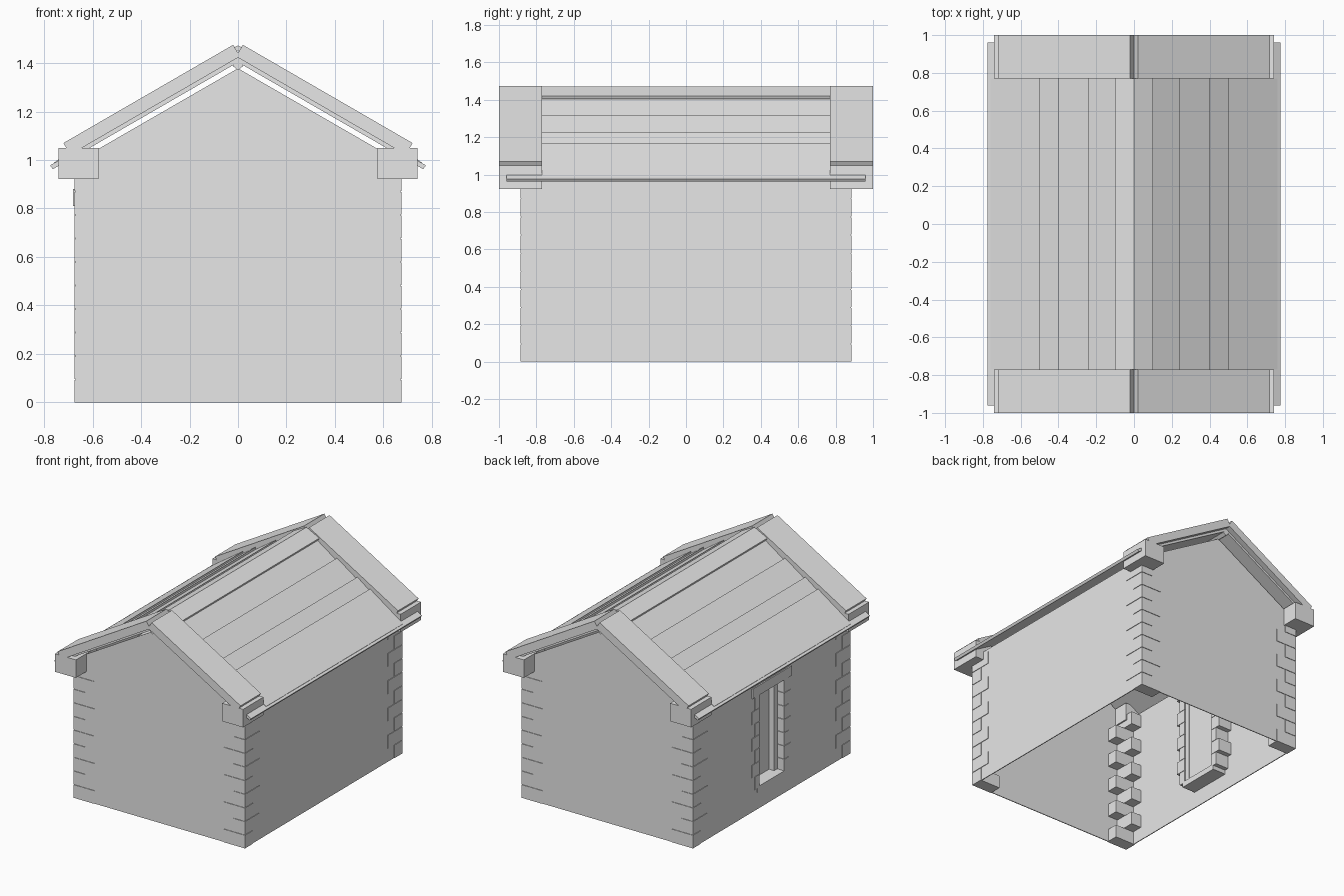
import bpy
import bmesh

cube = bpy.data.objects.get("Cube")
if cube:
    bpy.data.objects.remove(cube, do_unlink=True)

# One plain grey for the whole building
grey = bpy.data.materials.new("light_grey")
grey.use_nodes = True
grey.diffuse_color = (0.8, 0.8, 0.8, 1)
grey.node_tree.nodes["Principled BSDF"].inputs["Base Color"].default_value = (0.8, 0.8, 0.8, 1)

PITCH = 0.577          # roof rise per unit of run
SHEET = 1.425          # height of the roof sheet at the ridge


def finish(name, bm):
    bmesh.ops.recalc_face_normals(bm, faces=bm.faces)
    mesh = bpy.data.meshes.new(name)
    bm.to_mesh(mesh)
    bm.free()
    mesh.materials.append(grey)
    obj = bpy.data.objects.new(name, mesh)
    bpy.context.collection.objects.link(obj)
    return obj


def add_box(bm, xs, ys, zs):
    verts = bmesh.ops.create_cube(bm, size=1)["verts"]
    for v in verts:
        for axis, (lo, hi) in enumerate((xs, ys, zs)):
            v.co[axis] = (lo + hi) / 2 + v.co[axis] * (hi - lo)


def boxes(name, parts):
    bm = bmesh.new()
    for part in parts:
        add_box(bm, *part)
    return finish(name, bm)


def prism(name, profile, y0, y1, side=1):
    """Extrude an x/z outline along y; side = -1 mirrors it in x."""
    bm = bmesh.new()
    face = bm.faces.new([bm.verts.new((x * side, y0, z)) for x, z in profile])
    new = bmesh.ops.extrude_face_region(bm, geom=[face])["geom"]
    moved = [g for g in new if isinstance(g, bmesh.types.BMVert)]
    bmesh.ops.translate(bm, verts=moved, vec=(0, y1 - y0, 0))
    return finish(name, bm)


def slope(x, top):
    return (x, top - PITCH * x)


# Thin gable and side walls
WX, WY, T = 0.671, 0.882, 0.006
gable = [(-WX, 0), (WX, 0), slope(WX, 1.378), (0, 1.378), (-WX, slope(WX, 1.378)[1])]
prism("front_wall", gable, -WY, -WY + T)
prism("back_wall", gable, WY - T, WY)
EAVE = 0.985
boxes("plain_side_wall", [((WX - T, WX), (-WY, WY), (0, EAVE))])

# Side wall built around the window opening
OY, OZ0, OZ1 = 0.15, 0.15, 0.81
span = (-WX, -WX + T)
boxes("window_side_wall", [
    (span, (-WY, -OY), (0, EAVE)),
    (span, (OY, WY), (0, EAVE)),
    (span, (-OY, OY), (0, OZ0)),
    (span, (-OY, OY), (OZ1, EAVE)),
])

# Alternating corner stones
COURSE = 0.097
for sx in (-1, 1):
    for sy in (-1, 1):
        parts = []
        for i in range(10):
            long_x = i % 2 == 0
            dx, dy = (0.165, 0.09) if long_x else (0.09, 0.165)
            ox, oy = 0.675, 0.886
            parts.append((
                sorted((sx * ox, sx * (ox - dx))),
                sorted((sy * oy, sy * (oy - dy))),
                (i * COURSE, (i + 1) * COURSE - 0.004),
            ))
        boxes(("front" if sy < 0 else "back") + "_corner_stones", parts)

# Window jamb stones, lintel, sill, frame and pane
parts = []
step = (OZ1 - OZ0) / 7
for side in (-1, 1):
    for i in range(7):
        width = 0.08 if i % 2 else 0.05
        parts.append((
            (-0.675, -0.56),
            sorted((side * 0.14, side * (0.14 + width))),
            (OZ0 + i * step, OZ0 + (i + 1) * step - 0.003),
        ))
boxes("window_jamb_stones", parts)
boxes("window_lintel", [((-0.68, -0.56), (-0.22, 0.22), (OZ1, 0.88))])
boxes("window_sill", [((-0.675, -0.56), (-0.16, 0.16), (0.12, OZ0 + 0.01))])
boxes("window_frame", [
    ((-0.62, -0.57), sorted((s * 0.14, s * 0.105)), (OZ0, OZ1)) for s in (-1, 1)
])
boxes("window_pane", [((-0.58, -0.573), (-0.14, 0.14), (OZ0, OZ1))])

# Roof sheet and ridge pole
for s, label in ((1, "left"), (-1, "right")):
    sheet = [(0, SHEET), slope(0.775, SHEET), (0.764, 0.962), (0, 1.403)]
    prism(label + "_roof_sheet", sheet, -0.96, 0.96, s)

    # Overlapping planks, each raised at its uphill edge
    for a, b in ((0.05, 0.31), (0.24, 0.49), (0.40, 0.58), (0.50, 0.76)):
        plank = [slope(a, SHEET + 0.03), slope(b, SHEET + 0.002),
                 slope(b, SHEET - 0.005), slope(a, SHEET - 0.005)]
        prism(label + "_roof_plank", plank, -0.77, 0.77, s)

    # Ridge capping board
    cap = [(0, 1.472), slope(0.1, 1.478), slope(0.093, 1.458), (0, 1.45)]
    prism(label + "_ridge_cap", cap, -0.77, 0.77, s)

    # Gable boards and the blocks they rest on
    barge = [(0.02, 1.475), (0.72, 1.07), (0.692, 1.022), (-0.008, 1.427)]
    block = [(0.575, 0.922), (0.74, 0.922), (0.74, 1.05), (0.575, 1.05)]
    for y, end in ((-1, "front"), (0.77, "back")):
        prism(f"{end}_{label}_gable_board", barge, y, y + 0.23, s)
        prism(f"{end}_{label}_eave_block", block, y, y + 0.23, s)

prism("ridge_pole", [(0, 1.37), (0.022, 1.388), (0, 1.41), (-0.022, 1.388)], -0.96, 0.96)
